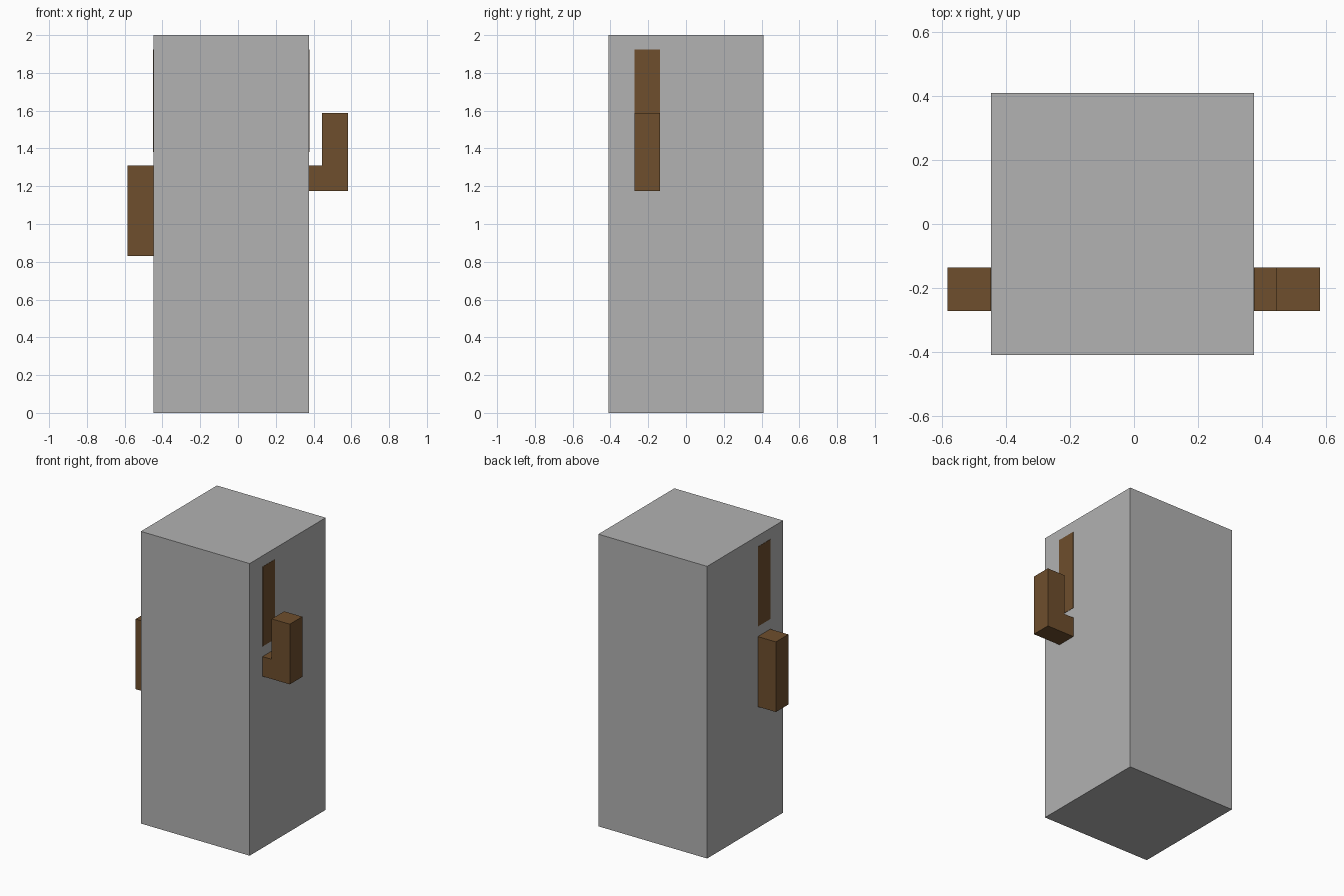
import bpy

if "Cube" in bpy.data.objects:
    bpy.data.objects.remove(bpy.data.objects["Cube"])


def material(name, rgb):
    mat = bpy.data.materials.new(name)
    mat.diffuse_color = (*rgb, 1.0)
    mat.use_nodes = True
    mat.node_tree.nodes["Principled BSDF"].inputs["Base Color"].default_value = mat.diffuse_color
    return mat


GREY = material("grey", (0.445, 0.445, 0.445))
BROWN = material("brown", (0.156, 0.077, 0.026))


def extrude_profile(name, profile, y0, y1, mat):
    """Closed x-z outline (counter-clockwise from the front) swept from y0 to y1."""
    n = len(profile)
    verts = [(x, y, z) for y in (y0, y1) for x, z in profile]
    faces = [tuple(range(n)), tuple(reversed(range(n, 2 * n)))]
    faces += [(i, i + n, (i + 1) % n + n, (i + 1) % n) for i in range(n)]
    mesh = bpy.data.meshes.new(name)
    mesh.from_pydata(verts, [], faces)
    mesh.materials.append(mat)
    obj = bpy.data.objects.new(name, mesh)
    bpy.context.collection.objects.link(obj)
    return obj


def rect(x0, x1, z0, z1):
    return [(x0, z0), (x1, z0), (x1, z1), (x0, z1)]


LEFT, RIGHT, DEPTH = -0.448, 0.376, 0.411
ARM_Y = (-0.272, -0.137)

# Tall block
extrude_profile("body", rect(LEFT, RIGHT, 0, 2), -DEPTH, DEPTH, GREY)

# Hanging left arm
extrude_profile("left_arm", rect(-0.585, LEFT, 0.83, 1.31), *ARM_Y, BROWN)

# Right arm bent upwards
elbow = [(RIGHT, 1.175), (0.583, 1.175), (0.583, 1.587),
         (0.446, 1.587), (0.446, 1.31), (RIGHT, 1.31)]
extrude_profile("right_arm", elbow, *ARM_Y, BROWN)

# Thin brown panels on both side walls, above the arms
for side, x in (("left", LEFT), ("right", RIGHT)):
    extrude_profile(side + "_panel", rect(x - 0.002, x + 0.002, 1.38, 1.925),
                    *ARM_Y, BROWN)
